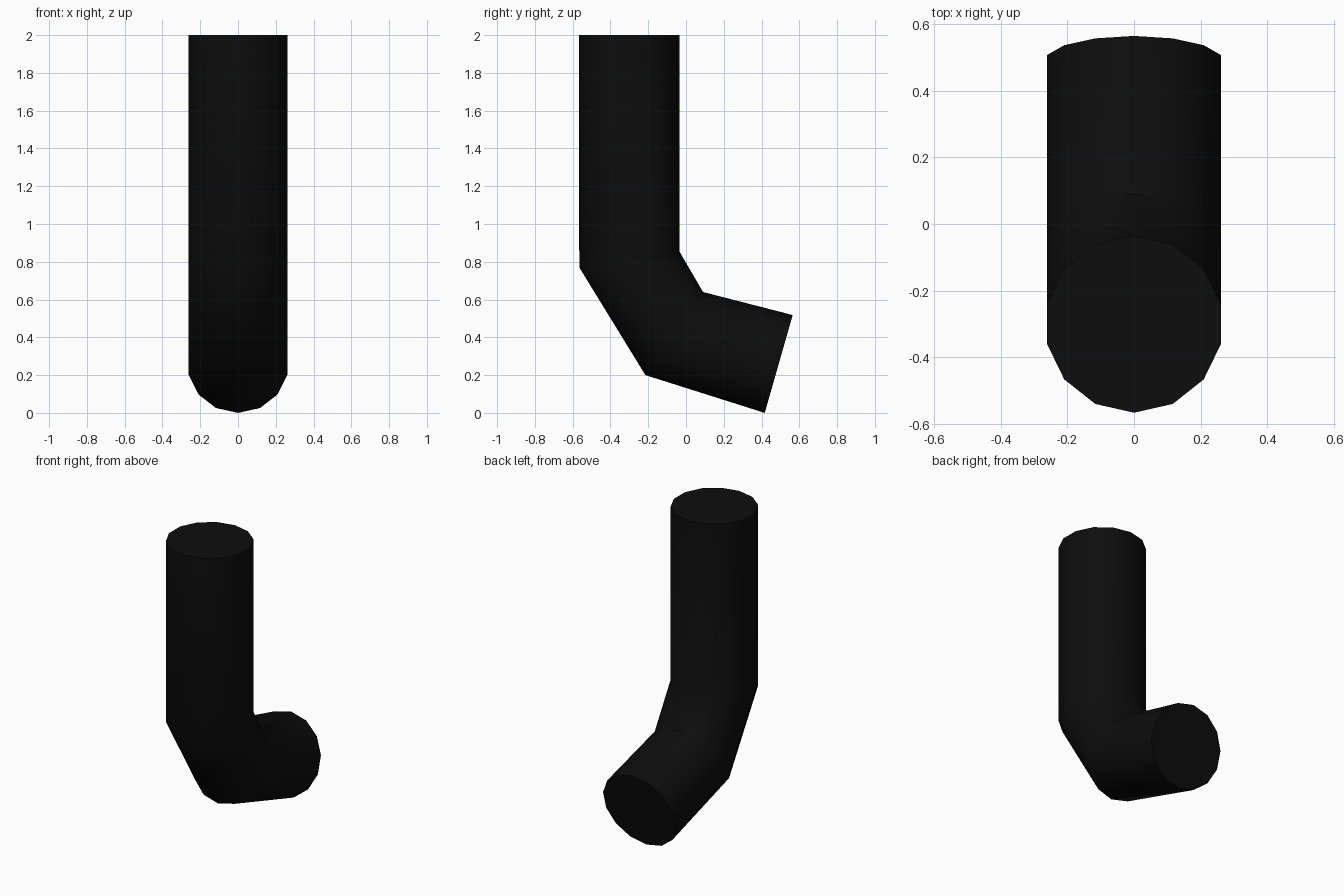
import bpy
import bmesh
import math
from mathutils import Vector

cube = bpy.data.objects.get("Cube")
if cube:
    bpy.data.objects.remove(cube, do_unlink=True)

SIDES = 14
HALF_WIDTH = 0.268

# Each ring: its front and back point as (y, z), from the top to the open end
RINGS = [
    ((-0.567, 2.0), (-0.035, 2.0)),
    ((-0.565, 0.77), (-0.035, 0.855)),
    ((-0.215, 0.2), (0.09, 0.64)),
    ((0.417, 0.0), (0.565, 0.518)),
]

# Black material
black = bpy.data.materials.new("black")
black.use_nodes = True
colour = (0.004, 0.004, 0.004, 1)
black.diffuse_color = colour
black.node_tree.nodes["Principled BSDF"].inputs["Base Color"].default_value = colour


def add_ring(bm, front, back):
    """Tilted ring with a corner at its front and its back point."""
    front, back = Vector((0, *front)), Vector((0, *back))
    centre, reach = (front + back) / 2, (front - back) / 2
    side = Vector((HALF_WIDTH, 0, 0))
    angles = [math.tau * i / SIDES for i in range(SIDES)]
    return [bm.verts.new(centre + reach * math.cos(a) + side * math.sin(a))
            for a in angles]


# Bent pipe: mitred rings joined by quads, closed by two flat caps
bm = bmesh.new()
rings = [add_ring(bm, *points) for points in RINGS]
for upper, lower in zip(rings, rings[1:]):
    for i in range(SIDES):
        j = (i + 1) % SIDES
        bm.faces.new((upper[i], upper[j], lower[j], lower[i]))
bm.faces.new(rings[0])
bm.faces.new(rings[-1])
bmesh.ops.recalc_face_normals(bm, faces=bm.faces)

mesh = bpy.data.meshes.new("bent_pipe")
bm.to_mesh(mesh)
bm.free()
mesh.materials.append(black)
pipe = bpy.data.objects.new("bent_pipe", mesh)
bpy.context.collection.objects.link(pipe)

# Smooth sides, sharp cap rims
bpy.ops.object.select_all(action="DESELECT")
pipe.select_set(True)
bpy.context.view_layer.objects.active = pipe
bpy.ops.object.shade_smooth_by_angle(angle=math.radians(42))
